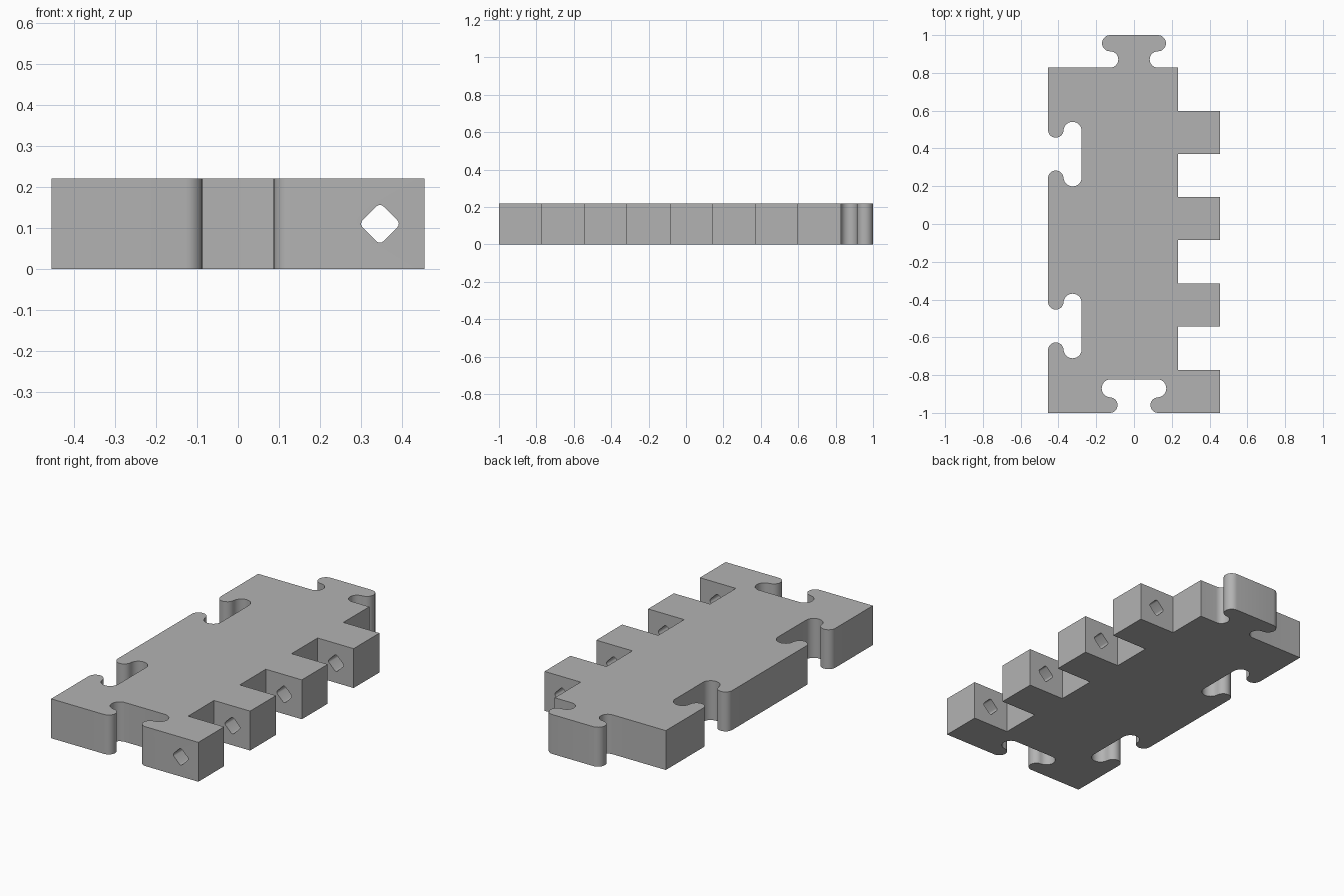
import bpy, bmesh
from math import sin, cos, radians
from mathutils import Vector

cube = bpy.data.objects.get("Cube")
if cube:
    bpy.data.objects.remove(cube, do_unlink=True)

HALF, BODY_RIGHT, BODY_BACK, HEIGHT = 0.455, 0.232, 0.828, 0.22
TOOTH, PITCH = 0.228, 0.457
HOLE_X, HOLE_Z = 0.346, 0.11

grey = bpy.data.materials.new("plain grey")
grey.use_nodes = True
grey.diffuse_color = (0.45, 0.45, 0.45, 1)
grey.node_tree.nodes["Principled BSDF"].inputs["Base Color"].default_value = grey.diffuse_color


def arc(cx, cy, r, start, end, steps=14):
    angles = [radians(start + (end - start) * i / steps) for i in range(steps + 1)]
    return [Vector((cx + r * cos(a), cy + r * sin(a))) for a in angles]


def joint(origin, along, side, lip_x, lip_r, head_x, head_r):
    """Interlocking knob outline; side 1 cuts inward, -1 sticks outward."""
    half = arc(-lip_x, lip_r, lip_r, -90, 90)
    half += arc(-head_x, 2 * lip_r + head_r, head_r, 270, 90)
    half += [Vector((-p.x, p.y)) for p in reversed(half)]
    u = Vector(along)
    v = Vector((-u.y, u.x)) * side
    return [Vector(origin) + u * p.x + v * p.y for p in half]


def prism(name, outline, depth):
    """Extrude an outline of 3D points along a vector."""
    bm = bmesh.new()
    face = bm.faces.new([bm.verts.new(p) for p in outline])
    new = bmesh.ops.extrude_face_region(bm, geom=[face])["geom"]
    bmesh.ops.translate(bm, vec=depth, verts=[g for g in new if isinstance(g, bmesh.types.BMVert)])
    bmesh.ops.remove_doubles(bm, verts=bm.verts, dist=0.0003)
    bmesh.ops.recalc_face_normals(bm, faces=bm.faces)
    mesh = bpy.data.meshes.new(name)
    bm.to_mesh(mesh)
    bm.free()
    mesh.materials.append(grey)
    obj = bpy.data.objects.new(name, mesh)
    bpy.context.collection.objects.link(obj)
    return obj


# Plate outline, counterclockwise from the front left corner of the plan
socket = dict(side=1, lip_x=0.128, lip_r=0.041, head_x=0.123, head_r=0.048)
knob = dict(side=-1, lip_x=0.126, lip_r=0.043, head_x=0.126, head_r=0.043)
outline = [Vector((-HALF, -1))]
outline += joint((0, -1), (1, 0), **socket)
for i in range(4):
    y = -1 + i * PITCH
    if i:
        outline.append(Vector((BODY_RIGHT, y)))
    outline += [Vector((HALF, y)), Vector((HALF, y + TOOTH)), Vector((BODY_RIGHT, y + TOOTH))]
outline.append(Vector((BODY_RIGHT, BODY_BACK)))
outline += joint((0, BODY_BACK), (-1, 0), **knob)
outline.append(Vector((-HALF, BODY_BACK)))
for y in (0.37, -0.54):
    outline += joint((-HALF, y), (0, -1), **socket)
plate = prism("hinge_plate", [p.to_3d() for p in outline], (0, 0, HEIGHT))

# Rounded diamond pin hole running through every tooth
diamond = []
for a in (0, 90, 180, 270):
    cx, cz = HOLE_X + 0.034 * cos(radians(a)), HOLE_Z + 0.034 * sin(radians(a))
    diamond += [Vector((p.x, -1.1, p.y)) for p in arc(cx, cz, 0.012, a - 45, a + 45, 4)]
cutter = prism("pin_hole_cutter", diamond, (0, 1.9, 0))
cutter.hide_render = True

cut = plate.modifiers.new("pin hole", "BOOLEAN")
cut.operation, cut.solver, cut.object = "DIFFERENCE", "EXACT", cutter
bpy.ops.object.select_all(action="DESELECT")
plate.select_set(True)
bpy.context.view_layer.objects.active = plate
bpy.ops.object.modifier_apply(modifier=cut.name)
bpy.data.objects.remove(cutter, do_unlink=True)
bpy.ops.object.shade_smooth_by_angle(angle=radians(30))
